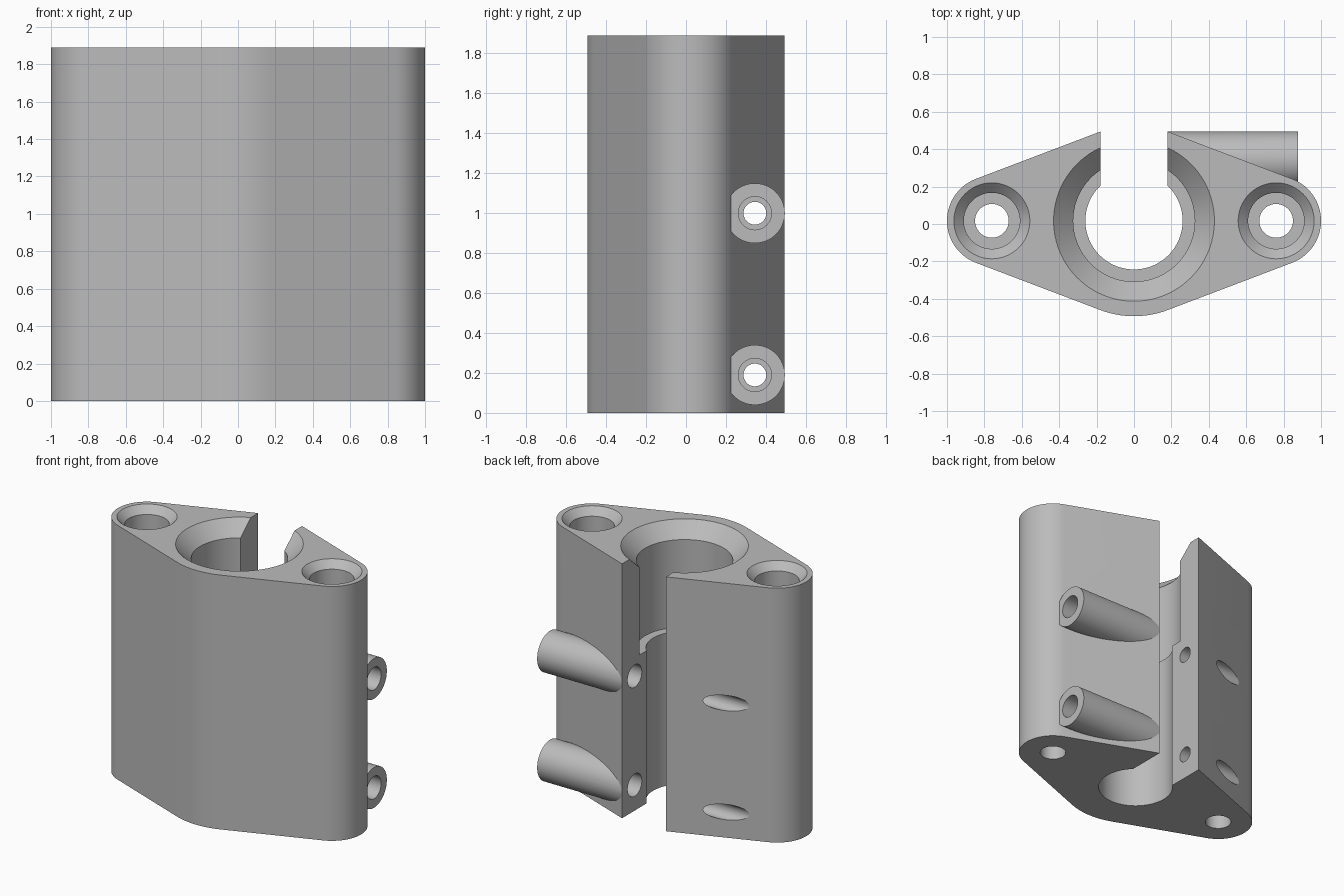
import bpy, bmesh, math
from mathutils import Matrix

cube = bpy.data.objects.get("Cube")
if cube:
    bpy.data.objects.remove(cube, do_unlink=True)

HEIGHT = 1.89
MID_Y = 0.017            # common centre line of the three bores
EAR_X, EAR_R, HUB_R = 0.76, 0.24, 0.51
SLOT = 0.18              # half width of the rear slot
LEDGE = 1.135            # height of the step inside the bores
BOSS_Y, BOSS_Z = 0.345, (0.19, 1.0)

grey = bpy.data.materials.new("plain grey")
grey.use_nodes = True
colour = (0.5, 0.5, 0.5, 1)
grey.diffuse_color = colour
grey.node_tree.nodes["Principled BSDF"].inputs["Base Color"].default_value = colour


def to_object(bm, name):
    bmesh.ops.recalc_face_normals(bm, faces=bm.faces)
    mesh = bpy.data.meshes.new(name)
    bm.to_mesh(mesh)
    bm.free()
    mesh.materials.append(grey)
    obj = bpy.data.objects.new(name, mesh)
    bpy.context.collection.objects.link(obj)
    return obj


def rod(name, radius, x0, x1, z):
    """Cylinder along x on the boss axis."""
    bm = bmesh.new()
    place = Matrix.Translation(((x0 + x1) / 2, BOSS_Y, z)) @ Matrix.Rotation(math.pi / 2, 4, 'Y')
    bmesh.ops.create_cone(bm, cap_ends=True, segments=64, radius1=radius,
                          radius2=radius, depth=x1 - x0, matrix=place)
    return to_object(bm, name)


def lathe(name, profile, x):
    """Solid turned about a vertical axis from (radius, z) points."""
    bm = bmesh.new()
    verts = [bm.verts.new((r, 0, z)) for r, z in profile]
    edges = [bm.edges.new(pair) for pair in zip(verts, verts[1:])]
    bmesh.ops.spin(bm, geom=verts + edges, cent=(0, 0, 0), axis=(0, 0, 1),
                   angle=math.tau, steps=96)
    bmesh.ops.remove_doubles(bm, verts=bm.verts, dist=1e-4)
    bmesh.ops.translate(bm, verts=bm.verts, vec=(x, MID_Y, 0))
    return to_object(bm, name)


def stepped_bore(name, x, low, high, rim):
    """Through hole, wider above the ledge, with a bevelled top rim."""
    over = 0.1
    return lathe(name, [(0, -over), (low, -over), (low, LEDGE), (high, LEDGE),
                        (high, HEIGHT - (rim - high)), (rim + over, HEIGHT + over),
                        (0, HEIGHT + over)], x)


def combine(target, tool, operation):
    mod = target.modifiers.new(tool.name, 'BOOLEAN')
    mod.operation, mod.solver, mod.object = operation, 'EXACT', tool
    bpy.context.view_layer.objects.active = target
    bpy.ops.object.modifier_apply(modifier=mod.name)
    bpy.data.objects.remove(tool, do_unlink=True)


# Body: outline wrapped around a hub and two ears, extruded upward
lean = math.asin((HUB_R - EAR_R) / EAR_X)
quarter = math.pi / 2
arcs = [(EAR_X, EAR_R, lean - quarter, quarter - lean, 40),
        (0, HUB_R, quarter - lean, quarter + lean, 16),
        (-EAR_X, EAR_R, quarter + lean, 3 * quarter - lean, 40),
        (0, HUB_R, 3 * quarter - lean, 3 * quarter + lean, 16)]
bm = bmesh.new()
outline = []
for cx, radius, start, end, steps in arcs:
    if cx < 0:
        end = 3 * quarter - lean
    for i in range(steps + 1):
        a = start + (end - start) * i / steps
        outline.append(bm.verts.new((cx + radius * math.cos(a), MID_Y + radius * math.sin(a), 0)))
base = bm.faces.new(outline)
raised = bmesh.ops.extrude_face_region(bm, geom=[base])["geom"]
bmesh.ops.translate(bm, vec=(0, 0, HEIGHT),
                    verts=[v for v in raised if isinstance(v, bmesh.types.BMVert)])
body = to_object(bm, "clamp_body")

# Screw bosses on the left half
for z in BOSS_Z:
    combine(body, rod("screw_boss", 0.15, SLOT - 0.05, 0.877, z), 'UNION')

# Rear slot
bm = bmesh.new()
bmesh.ops.create_cube(bm, size=1)
bmesh.ops.scale(bm, verts=bm.verts, vec=(2 * SLOT, 1, HEIGHT + 0.4))
bmesh.ops.translate(bm, verts=bm.verts, vec=(0, MID_Y + 0.5, HEIGHT / 2))
combine(body, to_object(bm, "slot_cutter"), 'DIFFERENCE')

# Main bore and the two ear bores
combine(body, stepped_bore("main_bore", 0, 0.26, 0.325, 0.43), 'DIFFERENCE')
for side in (-1, 1):
    combine(body, stepped_bore("ear_bore", side * EAR_X, 0.09, 0.15, 0.203), 'DIFFERENCE')

# Clamp screw holes: clearance through the bosses, narrower opposite
for z in BOSS_Z:
    combine(body, rod("clearance_hole", 0.083, 0, 1.1, z), 'DIFFERENCE')
    combine(body, rod("thread_hole", 0.057, -1.1, 0, z), 'DIFFERENCE')

bpy.ops.object.select_all(action='DESELECT')
body.select_set(True)
bpy.context.view_layer.objects.active = body
bpy.ops.object.shade_smooth_by_angle(angle=math.radians(20))
